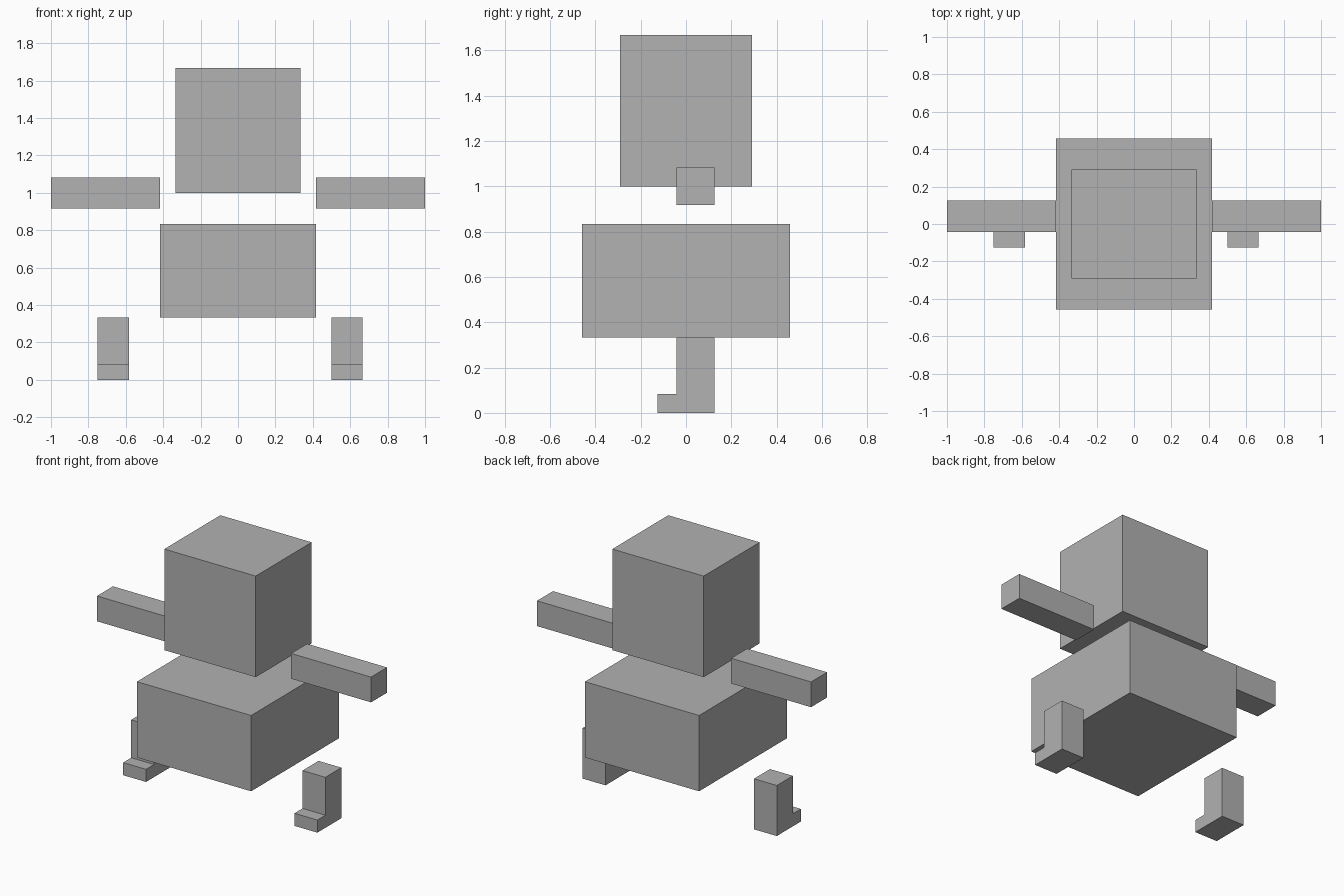
import bpy
import bmesh
from mathutils import Vector

default = bpy.data.objects.get("Cube")
if default:
    bpy.data.objects.remove(default, do_unlink=True)

U = 1 / 12  # modelling unit: the figure is 24 units wide

grey = bpy.data.materials.new("plain_grey")
grey.use_nodes = True
colour = (0.445, 0.445, 0.445, 1)
grey.diffuse_color = colour
grey.node_tree.nodes["Principled BSDF"].inputs["Base Color"].default_value = colour


def extrude_profile(name, profile, x0, x1):
    """Extrude a closed (y, z) outline along x, all in modelling units."""
    bm = bmesh.new()
    face = bm.faces.new([bm.verts.new(Vector((x0, y, z)) * U) for y, z in profile])
    result = bmesh.ops.extrude_face_region(bm, geom=[face])
    moved = [v for v in result["geom"] if isinstance(v, bmesh.types.BMVert)]
    bmesh.ops.translate(bm, verts=moved, vec=((x1 - x0) * U, 0, 0))
    bmesh.ops.recalc_face_normals(bm, faces=bm.faces)
    mesh = bpy.data.meshes.new(name)
    bm.to_mesh(mesh)
    bm.free()
    mesh.materials.append(grey)
    obj = bpy.data.objects.new(name, mesh)
    bpy.context.collection.objects.link(obj)
    return obj


def box(name, x, y, z):
    """Box from (low, high) ranges on each axis."""
    outline = [(y[0], z[0]), (y[1], z[0]), (y[1], z[1]), (y[0], z[1])]
    return extrude_profile(name, outline, *x)


# Head and body
box("head", (-4, 4), (-3.5, 3.5), (12, 20))
box("body", (-5, 5), (-5.5, 5.5), (4, 10))

# Arms, held straight out to the sides
for side, x in (("left", (5, 12)), ("right", (-12, -5))):
    box(side + "_arm", x, (-0.5, 1.5), (11, 13))

# Legs with a short toe pointing forward; the right one stands further out
leg_profile = [(-1.5, 0), (1.5, 0), (1.5, 4), (-0.5, 4), (-0.5, 1), (-1.5, 1)]
for side, x in (("left", (6, 8)), ("right", (-9, -7))):
    extrude_profile(side + "_leg", leg_profile, *x)
